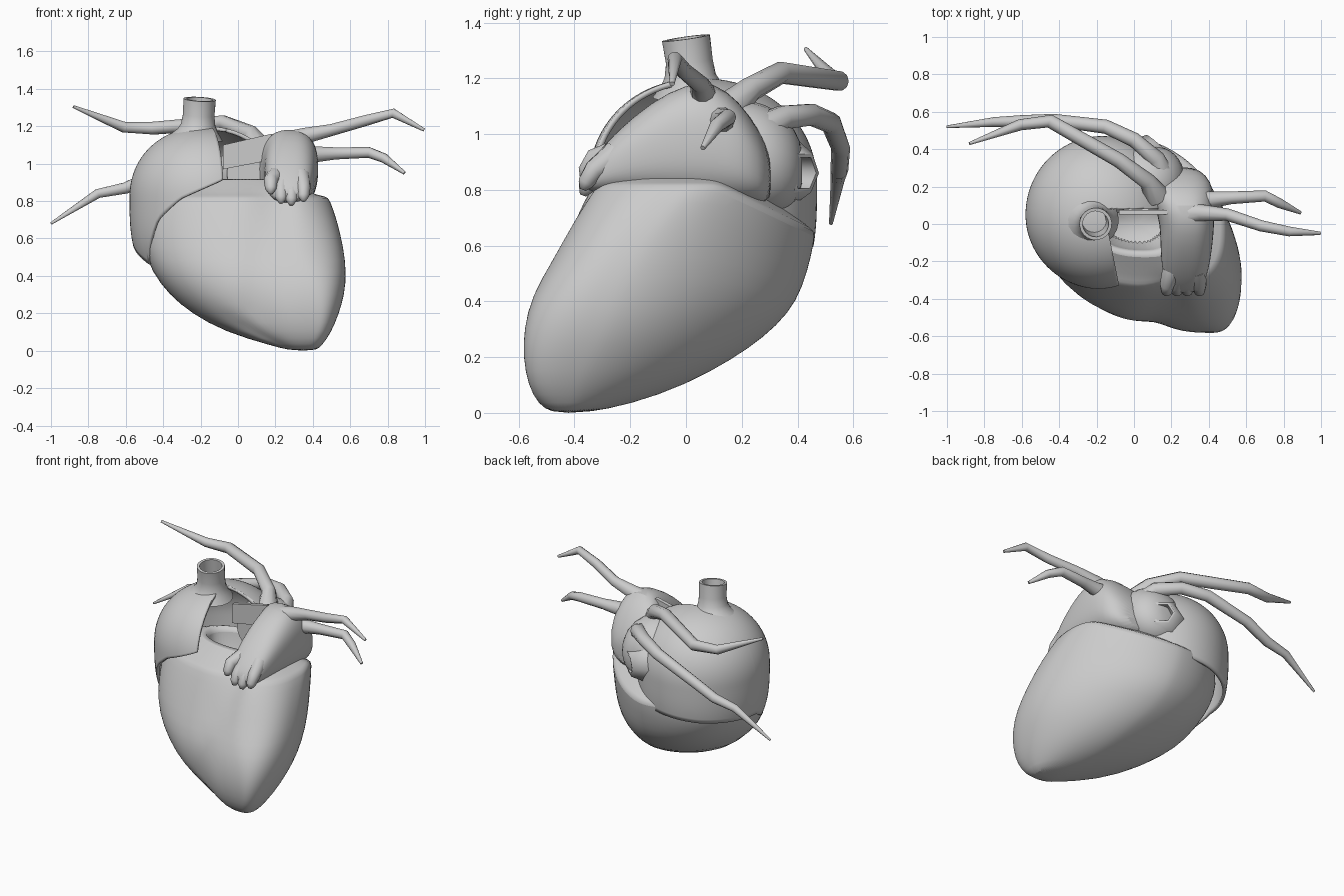
import bpy, bmesh, math
from mathutils import Vector

if "Cube" in bpy.data.objects:
    bpy.data.objects.remove(bpy.data.objects["Cube"])


def interp(t, keys):
    for (a, u), (b, v) in zip(keys, keys[1:]):
        if t <= b:
            return u + (v - u) * max(0, t - a) / (b - a)
    return keys[-1][1]


def loft(name, rings, cap_start=False, cap_end=False, planes=None, thick=0, subdiv=0, angle=40):
    """Skin a list of closed rings; the region in front of all cut planes is removed."""
    bm = bmesh.new()
    vs = [[bm.verts.new(p) for p in r] for r in rings]
    n = len(rings[0])
    for a, b in zip(vs, vs[1:]):
        for i in range(n):
            j = (i + 1) % n
            bm.faces.new((a[i], a[j], b[j], b[i]))
    if cap_start:
        bm.faces.new(vs[0][::-1])
    if cap_end:
        bm.faces.new(vs[-1])
    bmesh.ops.recalc_face_normals(bm, faces=bm.faces)
    if planes:
        for co, no in planes:
            bmesh.ops.bisect_plane(bm, geom=bm.verts[:] + bm.edges[:] + bm.faces[:],
                                   plane_co=co, plane_no=no)
        gone = [f for f in bm.faces if all((f.calc_center_median() - Vector(co)).dot(Vector(no)) > 0
                                           for co, no in planes)]
        bmesh.ops.delete(bm, geom=gone, context='FACES')
    me = bpy.data.meshes.new(name)
    bm.to_mesh(me)
    bm.free()
    ob = bpy.data.objects.new(name, me)
    bpy.context.collection.objects.link(ob)
    if thick:
        m = ob.modifiers.new("wall", 'SOLIDIFY')
        m.thickness = thick
    if subdiv:
        ob.modifiers.new("smooth", 'SUBSURF').levels = subdiv
        ob.modifiers["smooth"].render_levels = subdiv
    bpy.ops.object.select_all(action='DESELECT')
    bpy.context.view_layer.objects.active = ob
    ob.select_set(True)
    bpy.ops.object.shade_smooth_by_angle(angle=math.radians(angle))
    return ob


def tube(name, pts, radii, sides=10, open_end=0.0, angle=65):
    """Tapered round tube along a path; open_end > 0 hollows the far end."""
    pts = [Vector(p) for p in pts]
    pts_r = list(zip(pts, radii))
    if open_end:
        back = (pts[-2] - pts[-1]).normalized()
        pts_r += [(pts[-1], radii[-1] * 0.8), (pts[-1] + back * open_end, radii[-1] * 0.75)]
    rings = []
    for i, (p, r) in enumerate(pts_r):
        k = min(i, len(pts) - 1)
        d = pts[min(k + 1, len(pts) - 1)] - pts[max(k - 1, 0)]
        q = d.to_track_quat('Z', 'Y')
        rings.append([p + q @ Vector((r * math.cos(2 * math.pi * s / sides),
                                      r * math.sin(2 * math.pi * s / sides), 0)) for s in range(sides)])
    return loft(name, rings, True, True, angle=angle)


# Ventricles: z, then (x, y) of the left, right, front and back extremes
LEVELS = [
    (0.00, .28, -.42, .42, -.42, -.48, .35, -.36, .35),
    (0.03, .17, -.35, .45, -.42, -.53, .38, -.20, .25),
    (0.10, -.07, -.22, .50, -.40, -.567, .42, .00, .18),
    (0.20, -.25, -.12, .54, -.35, -.585, .42, .17, .12),
    (0.30, -.37, -.08, .57, -.30, -.582, .40, .28, .06),
    (0.42, -.46, -.05, .58, -.26, -.555, .35, .37, .04),
    (0.55, -.51, .00, .565, -.20, -.48, .25, .42, .02),
    (0.70, -.52, .05, .53, -.10, -.405, .20, .45, .00),
    (0.81, -.48, .05, .49, .00, -.345, .15, .465, .00),
    (0.825, -.46, .05, .475, .00, -.33, .15, .455, .00),
    (0.84, -.38, .05, .38, .00, -.29, .10, .38, .00),
    (0.93, -.22, .00, .24, .00, -.16, .05, .15, .05),
    (0.92, -.20, .00, .22, .00, -.14, .05, .13, .05),
    (0.68, -.18, .00, .20, .00, -.12, .05, .10, .05),
]


def ventricle_ring(z, x0, yx0, x1, yx1, y0, xy0, y1, xy1, n=56):
    ring = []
    for i in range(n):
        c, s = math.cos(2 * math.pi * i / n), math.sin(2 * math.pi * i / n)
        if s >= 0:
            e = 1.18 if c > 0 else 1.0
        else:
            e = 2 / 2.7 if c > 0 else 2 / 2.3
        cc, ss = abs(c) ** e, abs(s) ** e
        xe, ye = (x1, yx1) if c >= 0 else (x0, yx0)
        yb, xb = (y1, xy1) if s >= 0 else (y0, xy0)
        x, y = xb + (xe - xb) * cc, ye + (yb - ye) * ss
        # groove between the two ventricles
        if s < 0 and 0.02 < z < 0.83:
            y += 0.045 * math.exp(-((x - 0.07 - 0.16 * z) / 0.07) ** 2)
        ring.append((x, y, z * (1 - 0.6 * max(0, y - 0.12))))
    return ring


loft("ventricles", [ventricle_ring(*l) for l in LEVELS], True, True, subdiv=1)

# Right atrium: round shell with a slanted lower flap and an open front corner
RIM = [(-180, .56), (-150, .46), (-140, .58), (-130, .70), (-110, .81), (-75, .92),
       (-30, .80), (0, .70), (60, .62), (120, .58), (180, .56)]


def atrium_ring(t, n=96):
    ring = []
    for i in range(n):
        a = -math.pi + 2 * math.pi * i / n
        zmin = interp(math.degrees(a), RIM)
        z = zmin + (1.2 - zmin) * math.sin(t * math.pi / 2)
        if z > 0.82:
            f = max(0, 1 - ((z - 0.82) / 0.38) ** 2.1) ** (1 / 2.1)
        else:
            f = (1 - ((0.82 - z) / 0.5) ** 3) ** (1 / 3)
        f = max(f, 0.01)
        ry = 0.42 if a > 0 else 0.40
        ring.append((-0.17 + 0.41 * f * math.cos(a), 0.05 + ry * f * math.sin(a), z))
    return ring


loft("right_atrium", [atrium_ring(k / 36) for k in range(37)], cap_end=True, thick=0.02,
     planes=[((-.145, 0, 0), (1, .2, 0)), ((0, .08, 0), (0, -1, 0))])

# Upper great vein, flared at its base and open at the top
tube("upper_great_vein",
     [(-.22, .02, 1.14), (-.215, .018, 1.175), (-.213, .015, 1.21), (-.21, .012, 1.26), (-.205, .0, 1.345)],
     [.14, .11, .092, .085, .087], 20, 0.2, 40)

# Left atrium: sections along y as (y, centre x, half width, bottom z, top z)
SECTIONS = [(-.37, .27, .06, .80, .86), (-.33, .27, .10, .79, .92), (-.25, .275, .125, .79, 1.01),
            (-.12, .28, .14, .78, 1.12), (0, .285, .145, .77, 1.18), (.1, .27, .16, .76, 1.19),
            (.19, .24, .185, .75, 1.12), (.26, .21, .18, .75, 1.02), (.31, .18, .14, .76, .92)]
rings = []
for y, cx, rx, lo, hi in SECTIONS:
    ring = []
    for i in range(28):
        c, s = math.cos(2 * math.pi * i / 28), math.sin(2 * math.pi * i / 28)
        ring.append((cx + rx * math.copysign(abs(c) ** .8, c), y,
                     (lo + hi) / 2 + (hi - lo) / 2 * math.copysign(abs(s) ** .8, s)))
    rings.append(ring)
loft("left_atrium", rings, True, True, subdiv=1)

# Fingers on the front lip of the left atrium
for i, (x, z) in enumerate([(.175, .84), (.23, .79), (.285, .78), (.35, .80)]):
    tube("atrium_finger_%d" % i,
         [(.2 + .045 * i, -.25, .93), (x, -.33, z + .07), (x, -.36, z + .025), (x, -.37, z)],
         [.05, .038, .03, .012])

# Rear body joining the two atria, with its flat front wall
rings = []
for k in range(1, 16):
    t = math.pi * k / 16
    y = 0.245 - 0.175 * math.cos(t)
    f = math.sin(t) ** 0.8
    if k < 5:
        f = max(f, 0.65)
    rings.append([(.07 + .2 * f * math.cos(a), y, .95 - .2 * (y - .07) + .2 * f * math.sin(a))
                  for a in (2 * math.pi * i / 24 for i in range(24))])
loft("rear_body", rings, True, True)
wall = [[(-.08, y, .97), (.18, y, 1.02), (.18, y, 1.16), (-.08, y, 1.10)] for y in (.05, .075)]
loft("inner_wall", wall, True, True)

# Lower great vein stump with a six-sided opening
tube("lower_great_vein", [(-.02, .27, .87), (.07, .355, .865), (.13, .425, .86)],
     [.16, .13, .08], 6, 0.12, 65)

# Four branching veins
VEINS = {
    "vein_left_upper": ([(.12, .15, 1.08), (.07, .23, 1.16), (-.08, .34, 1.22), (-.45, .55, 1.19),
                         (-.61, .53, 1.195), (-.88, .43, 1.305)], [.07, .045, .04, .036, .03, .008]),
    "vein_left_lower": ([(.15, .26, 1.0), (.12, .35, 1.06), (0, .45, 1.07), (-.15, .52, 1.04),
                         (-.43, .555, .95), (-.6, .55, .87), (-.75, .545, .84), (-1, .52, .68)],
                        [.07, .045, .04, .038, .034, .032, .026, .007]),
    "vein_right_upper": ([(.27, .05, 1.1), (.36, .06, 1.15), (.5, .05, 1.18), (.68, -.01, 1.23),
                          (.83, -.04, 1.27), (.995, -.05, 1.18)], [.08, .045, .033, .03, .026, .009]),
    "vein_right_lower": ([(.32, .12, 1.04), (.41, .13, 1.05), (.52, .14, 1.055), (.7, .15, 1.06),
                          (.78, .11, 1.03), (.89, .06, .95)], [.07, .045, .034, .03, .026, .009]),
}
for name, (path, radii) in VEINS.items():
    tube(name, path, radii)
